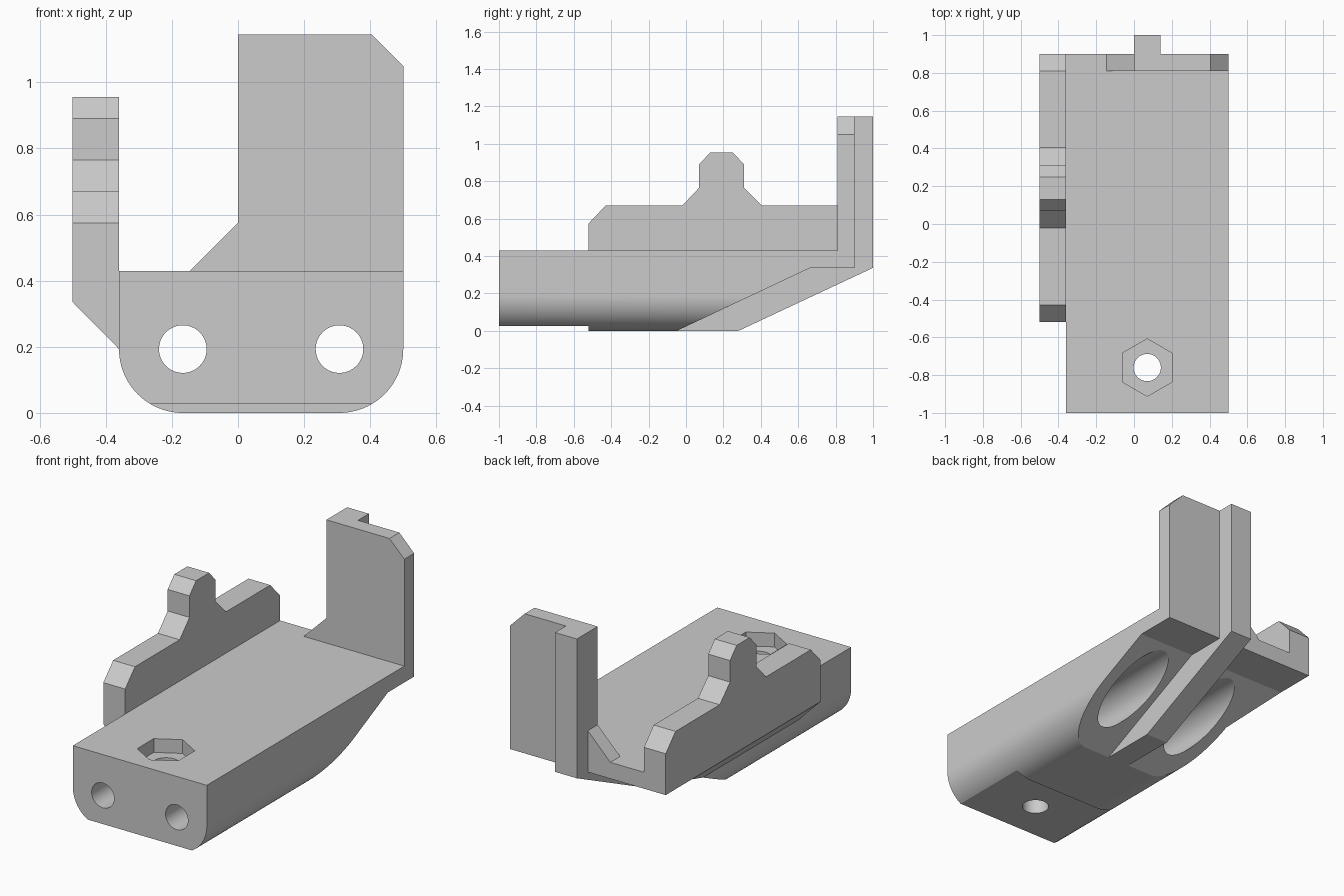
import bpy
import bmesh
from math import cos, sin, pi, radians

if "Cube" in bpy.data.objects:
    bpy.data.objects.remove(bpy.data.objects["Cube"], do_unlink=True)

grey = bpy.data.materials.new("plain grey")
grey.use_nodes = True
grey.diffuse_color = (0.6, 0.6, 0.6, 1)
grey.node_tree.nodes["Principled BSDF"].inputs["Base Color"].default_value = (0.6, 0.6, 0.6, 1)


def arc(cx, cy, r, start=0, end=360, n=64, closed=True):
    """Points on an arc; a closed arc leaves out its repeated last point."""
    count = n if closed else n + 1
    angles = [radians(start + (end - start) * i / n) for i in range(count)]
    return [(cx + r * cos(a), cy + r * sin(a)) for a in angles]


def prism(name, profile, axis, low, high):
    """Extrude a 2D profile along x (y, z), y (x, z) or z (x, y)."""
    place = {"x": lambda u, v, t: (t, u, v),
             "y": lambda u, v, t: (u, t, v),
             "z": lambda u, v, t: (u, v, t)}[axis]
    bm = bmesh.new()
    ends = [[bm.verts.new(place(u, v, t)) for u, v in profile] for t in (low, high)]
    bm.faces.new(ends[0])
    bm.faces.new(ends[1])
    n = len(profile)
    for i in range(n):
        j = (i + 1) % n
        bm.faces.new((ends[0][i], ends[0][j], ends[1][j], ends[1][i]))
    bmesh.ops.recalc_face_normals(bm, faces=bm.faces)
    mesh = bpy.data.meshes.new(name)
    bm.to_mesh(mesh)
    bm.free()
    mesh.materials.append(grey)
    obj = bpy.data.objects.new(name, mesh)
    bpy.context.collection.objects.link(obj)
    return obj


def activate(obj):
    bpy.ops.object.select_all(action="DESELECT")
    obj.select_set(True)
    bpy.context.view_layer.objects.active = obj


def cut(target, cutter):
    activate(target)
    mod = target.modifiers.new("cut", "BOOLEAN")
    mod.operation = "DIFFERENCE"
    mod.solver = "EXACT"
    mod.object = cutter
    bpy.ops.object.modifier_apply(modifier=mod.name)
    bpy.data.objects.remove(cutter, do_unlink=True)


def slope_cutter():
    return prism("slope_cutter", [(-0.262, -0.1), (0.66, 0.335), (1.2, 0.335), (1.2, -0.1)],
                 "x", -0.8, 0.8)


LEFT, RIGHT, TOP, BACK = -0.36, 0.5, 0.43, 0.9
R = 0.193                        # lower corner radius, also bore height
BORES = (LEFT + R, RIGHT - R)

# Long body with rounded lower corners
section = [(LEFT, TOP)]
section += arc(BORES[0], R, R, 180, 270, 24, False)
section += arc(BORES[1], R, R, 270, 360, 24, False)
section += [(RIGHT, TOP)]
body = prism("body", section, "y", -1, BACK)

# Sloped underside at the back and shallow step at the front
cut(body, slope_cutter())
cut(body, prism("step_cutter", [(-1.1, -0.1), (-0.52, -0.1), (-0.52, 0.027), (-1.1, 0.027)],
                "x", -0.8, 0.8))

# Lengthwise screw bores with wide head recesses from the back
for x in BORES:
    cut(body, prism("bore_cutter", arc(x, R, 0.072), "y", -1.1, 1.1))
    cut(body, prism("recess_cutter", arc(x, R, 0.124), "y", -0.5, 1.1))

# Upright screw hole with hexagonal nut pocket
cut(body, prism("hole_cutter", arc(0.07, -0.76, 0.072), "z", -0.1, 0.6))
cut(body, prism("nut_cutter", arc(0.07, -0.76, 0.152, 30, 390, 6), "z", TOP - 0.08, 0.6))

# Side wall with a raised tab, chamfered along its lower outer edge
wall = prism("side_wall", [
    (-0.52, 0.1), (-0.52, 0.575), (-0.43, 0.67), (-0.02, 0.67), (0.07, 0.765),
    (0.07, 0.89), (0.13, 0.955), (0.25, 0.955), (0.31, 0.89), (0.31, 0.765),
    (0.405, 0.67), (0.81, 0.67), (BACK, 0.575), (BACK, 0.1)], "x", -0.5, LEFT)
cut(wall, prism("chamfer_cutter", [(-0.6, 0.436), (-0.26, 0.092), (-0.26, 0), (-0.6, 0)],
                "y", -1, 1.2))
cut(wall, slope_cutter())

# Back plate with clipped corner and foot gusset
plate = prism("back_plate", [
    (-0.145, TOP), (0, 0.575), (0, 1.145), (0.405, 1.145), (RIGHT, 1.05), (RIGHT, TOP)],
    "y", 0.81, BACK)

# Rib running under the slope and up the rear of the plate
rib = prism("rear_rib", [
    (-0.05, 0), (0.28, 0), (1, 0.337), (1, 1.145), (BACK, 1.145), (BACK, 0.335),
    (0.66, 0.335)], "x", 0, 0.14)

for part in (body, wall, plate, rib):
    activate(part)
    bpy.ops.object.shade_smooth_by_angle(angle=radians(20))
